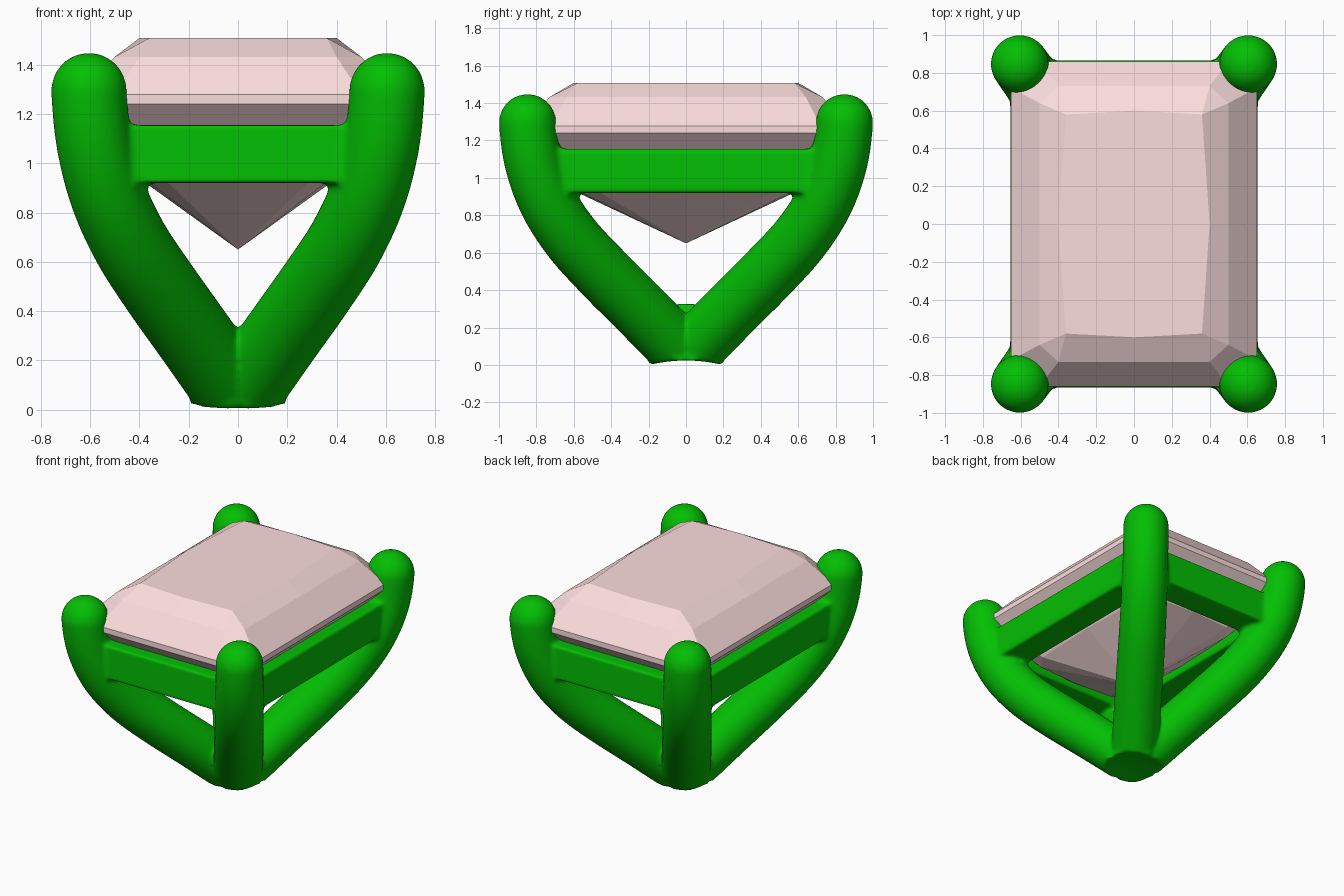
import bpy, bmesh, math
from mathutils import Vector

if "Cube" in bpy.data.objects:
    bpy.data.objects.remove(bpy.data.objects["Cube"])


def make_object(name, bm, color):
    bmesh.ops.recalc_face_normals(bm, faces=bm.faces)
    me = bpy.data.meshes.new(name)
    bm.to_mesh(me)
    bm.free()
    ob = bpy.data.objects.new(name, me)
    bpy.context.collection.objects.link(ob)
    mat = bpy.data.materials.get(name + "_material") or bpy.data.materials.new(name + "_material")
    mat.diffuse_color = (*color, 1)
    mat.use_nodes = True
    mat.node_tree.nodes["Principled BSDF"].inputs["Base Color"].default_value = mat.diffuse_color
    me.materials.append(mat)
    return ob


def bridge(bm, loops):
    for lo, hi in zip(loops, loops[1:]):
        n = len(lo)
        for i in range(n):
            j = (i + 1) % n
            bm.faces.new((lo[i], lo[j], hi[j], hi[i]))


def apply_modifier(ob, kind, **settings):
    m = ob.modifiers.new(kind, kind)
    for key, value in settings.items():
        setattr(m, key, value)
    bpy.ops.object.modifier_apply(modifier=m.name)


GREEN = (0.001, 0.52, 0.001)
PINK = (0.98, 0.73, 0.73)
TIP = Vector((0.605, 0.847, 0))
QUADRANTS = ((1, 1), (-1, 1), (-1, -1), (1, -1))

# Prong path: (fraction of the way out to the tip, height, radius)
PATH = [(-0.1, -0.04, 0.16), (0.1, 0.131, 0.16), (0.3, 0.303, 0.16), (0.52, 0.49, 0.16),
        (0.72, 0.675, 0.158), (0.87, 0.87, 0.156), (0.963, 1.08, 0.154), (1.0, 1.295, 0.153)]
BAND_RADIUS, FOOT_TOP = 0.8, 0.024


def smooth_path(pts, steps=6):
    p = [Vector(q) for q in pts]
    p = [2 * p[0] - p[1]] + p + [Vector((1.0, 1.5, 0.153))]
    out = []
    for a, b, c, d in zip(p, p[1:], p[2:], p[3:]):
        for k in range(steps):
            t = k / steps
            out.append(0.5 * (2 * b + (c - a) * t + (2 * a - 5 * b + 4 * c - d) * t * t
                              + (3 * b - a - 3 * c + d) * t ** 3))
    return out + [p[-2]]


def prong(sx, sy, sides=64):
    bm = bmesh.new()
    out = Vector((TIP.x * sx, TIP.y * sy, 0))
    side = Vector((-out.y, out.x, 0)).normalized()
    path = smooth_path(PATH)
    cen = [out * p.x + Vector((0, 0, p.y)) for p in path]
    rad = [p.z for p in path]
    tan = [(cen[min(i + 1, len(cen) - 1)] - cen[max(i - 1, 0)]).normalized()
           for i in range(len(cen))]
    tan[-1] = Vector((0, 0, 1))
    # rounded tip
    base, r = cen[-1].copy(), rad[-1]
    for k in range(1, 12):
        a = k / 12 * math.pi / 2
        cen.append(base + Vector((0, 0, r * math.sin(a))))
        rad.append(r * math.cos(a))
        tan.append(Vector((0, 0, 1)))
    loops = []
    for c, r2, t in zip(cen, rad, tan):
        n = side.cross(t)
        loops.append([bm.verts.new(c + r2 * (math.cos(u) * side + math.sin(u) * n))
                      for u in (2 * math.pi * i / sides for i in range(sides))])
    bridge(bm, loops)
    bm.faces.new(loops[0])
    top = bm.verts.new(base + Vector((0, 0, r)))
    for i in range(sides):
        bm.faces.new((loops[-1][i], loops[-1][(i + 1) % sides], top))
    return make_object("prong_setting", bm, GREEN)


# Four prongs
prongs = [prong(sx, sy) for sx, sy in QUADRANTS]

# Rectangular gallery frame under the stone
bm = bmesh.new()
rects = [(0.655, 0.865, 0.92), (0.655, 0.865, 1.155), (0.44, 0.65, 1.155), (0.44, 0.65, 0.92)]
loops = [[bm.verts.new((sx * x, sy * y, z)) for sx, sy in QUADRANTS] for x, y, z in rects]
bridge(bm, loops + loops[:1])
frame = make_object("prong_setting", bm, GREEN)

# Small web filling the crotch where the prongs meet
bm = bmesh.new()
bmesh.ops.create_cube(bm, size=1)
for v in bm.verts:
    v.co = Vector((v.co.x * 0.05, v.co.y * 0.13, 0.19 + v.co.z * 0.27))
web = make_object("prong_setting", bm, GREEN)

# Fuse everything green into one casting
setting = prongs[0]
bpy.ops.object.select_all(action='DESELECT')
for ob in prongs + [frame, web]:
    ob.select_set(True)
bpy.context.view_layer.objects.active = setting
bpy.ops.object.join()
setting.name = "prong_setting"
apply_modifier(setting, 'REMESH', mode='VOXEL', voxel_size=0.012)

# Press the foot onto the round ring band, then soften into small fillets
for v in setting.data.vertices:
    y = min(abs(v.co.y), 0.5)
    v.co.z = max(v.co.z, FOOT_TOP - BAND_RADIUS + math.sqrt(BAND_RADIUS ** 2 - y * y))
setting.data.update()
apply_modifier(setting, 'REMESH', mode='VOXEL', voxel_size=0.012)
apply_modifier(setting, 'SMOOTH', factor=0.5, iterations=8)
for p in setting.data.polygons:
    p.material_index = 0
bpy.ops.object.shade_smooth_by_angle(angle=math.radians(60))

# Faceted stone: rings as (side middle x, side corner, end corner, end middle y, height)
RINGS = [(0.41, (0.39, 0.50), (0.31, 0.61), 0.63, 0.945),
         (0.56, (0.56, 0.65), (0.44, 0.77), 0.77, 1.15),
         (0.65, (0.65, 0.72), (0.50, 0.86), 0.86, 1.24),
         (0.65, (0.65, 0.72), (0.50, 0.86), 0.86, 1.278),
         (0.50, (0.50, 0.64), (0.40, 0.73), 0.73, 1.432),
         (0.40, (0.36, 0.58), (0.36, 0.58), 0.60, 1.508)]
bm = bmesh.new()
loops = []
for a, p, q, b, z in RINGS:
    pts = [(a, 0), p, q, (0, b), (-q[0], q[1]), (-p[0], p[1])]
    pts += [(-x, -y) for x, y in pts]
    loops.append([bm.verts.new((x, y, z)) for x, y in pts])
bridge(bm, loops)
bm.faces.new(loops[-1])
apex = bm.verts.new((0, 0, 0.65))
for i in range(12):
    bm.faces.new((loops[0][i], apex, loops[0][(i + 1) % 12]))
bmesh.ops.remove_doubles(bm, verts=bm.verts, dist=1e-4)
stone = make_object("faceted_stone", bm, PINK)
